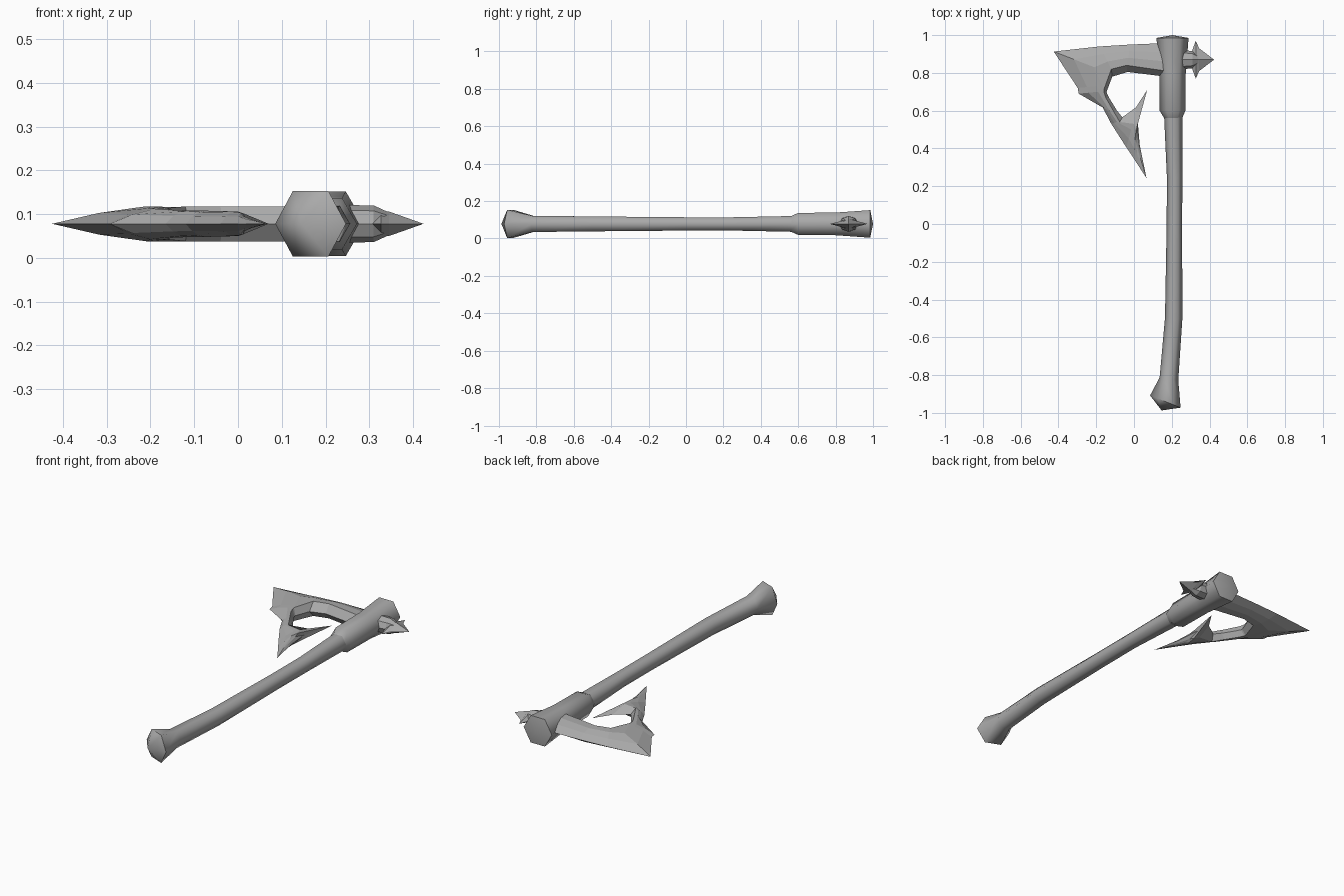
import bpy, bmesh, math
from mathutils import Vector

MID = 0.078  # height of the symmetry plane

cube = bpy.data.objects.get("Cube")
if cube:
    bpy.data.objects.remove(cube)

grey = bpy.data.materials.new("plain grey")
grey.use_nodes = True
grey.diffuse_color = (0.4, 0.4, 0.4, 1)
grey.node_tree.nodes["Principled BSDF"].inputs["Base Color"].default_value = (0.4, 0.4, 0.4, 1)


def finish(name, bm, smooth=None):
    bmesh.ops.remove_doubles(bm, verts=bm.verts, dist=0.0005)
    bmesh.ops.recalc_face_normals(bm, faces=bm.faces)
    mesh = bpy.data.meshes.new(name)
    bm.to_mesh(mesh)
    bm.free()
    mesh.materials.append(grey)
    obj = bpy.data.objects.new(name, mesh)
    bpy.context.collection.objects.link(obj)
    if smooth:
        bpy.ops.object.select_all(action="DESELECT")
        obj.select_set(True)
        bpy.context.view_layer.objects.active = obj
        bpy.ops.object.shade_smooth_by_angle(angle=math.radians(smooth))
    return obj


def loft(name, rings, smooth=None):
    """Join equal rings of points; a ring of coincident points closes to a tip."""
    bm = bmesh.new()
    loops = [[bm.verts.new(p) for p in ring] for ring in rings]
    for a, b in zip(loops, loops[1:]):
        for i in range(len(a)):
            j = (i + 1) % len(a)
            bm.faces.new((a[i], a[j], b[j], b[i]))
    bm.faces.new(loops[0])
    bm.faces.new(loops[-1])
    bmesh.ops.dissolve_degenerate(bm, dist=0.0005, edges=bm.edges)
    return finish(name, bm, smooth)


def ring(x, y, radius, tilt=0, sides=6):
    """Ring around the handle direction, turned about z by tilt."""
    across = Vector((math.cos(tilt), math.sin(tilt), 0))
    return [Vector((x, y, MID)) + across * radius * math.cos(t)
            + Vector((0, 0, radius * math.sin(t)))
            for t in (math.tau * i / sides for i in range(sides))]


# Curved shaft with a tilted pointed pommel
loft("shaft_and_pommel", [ring(*r) for r in (
    (0.146, -0.987, 0, -0.38), (0.166, -0.94, 0.087, -0.38),
    (0.185, -0.82, 0.05, -0.15), (0.21, -0.5, 0.046, -0.05),
    (0.214, 0, 0.041), (0.215, 0.25, 0.041), (0.208, 0.58, 0.049))], 62)

# Socket that flares toward the end of the head
loft("head_socket", [ring(*r) for r in (
    (0.208, 0.555, 0.045), (0.204, 0.6, 0.068), (0.204, 0.8, 0.07),
    (0.204, 0.985, 0.085), (0.204, 1.0, 0))], 62)

# Blade sections: cutting edge, ridge, shoulder, inner edge, ridge and shoulder heights
sections = (
    ((.17, .958), (.17, .86), (.17, .81), (.17, .78), .038, .04),
    ((-.02, .95), (-.03, .88), (-.04, .84), (-.034, .805), .038, .04),
    ((-.18, .94), (-.14, .86), (-.12, .82), (-.115, .78), .038, .04),
    ((-.425, .913), (-.21, .83), (-.16, .71), (-.145, .70), .04, .036),
    ((-.298, .72), (-.2, .73), (-.16, .7), (-.143, .69), .036, .034),
    ((-.293, .69), (-.19, .7), (-.15, .67), (-.133, .67), .034, .032),
    ((-.166, .617), (-.13, .6), (-.11, .6), (-.09, .6), .028, .03),
    ((-.12, .53), (-.09, .54), (-.075, .54), (-.062, .565), .026, .03),
    ((-.04, .405), (-.015, .5), (0, .53), (.01, .617), .028, .028),
    ((0, .345), (.005, .45), (.012, .5), (.07, .71), .026, .024),
    ((.02, .314), (.012, .43), (.016, .47), (.02, .54), .018, .016),
    ((.042, .28), (.03, .36), (.03, .38), (.03, .42), .01, .008),
    ((.066, .243), (.066, .243), (.066, .243), (.066, .243), 0, 0),
)


def blade_ring(edge, ridge, shoulder, inner, high, low):
    bevel = [(e + r) / 2 for e, r in zip(edge, ridge)]
    upper = [(bevel, high * 0.62), (ridge, high), (shoulder, low)]
    profile = [(edge, 0)] + upper + [(inner, 0)] + [(p, -h) for p, h in reversed(upper)]
    return [(p[0], p[1], MID + h) for p, h in profile]


loft("blade", [blade_ring(*s) for s in sections])


def side_ring(x, half_y, half_z, sides):
    return [(x, 0.87 + half_y * math.cos(t), MID + half_z * math.sin(t))
            for t in (math.tau * i / sides for i in range(sides))]


# Back spike: faceted stem and a wide flat diamond point
loft("spike_stem", [side_ring(*r, 8) for r in (
    (0.22, 0.055, 0.043), (0.31, 0.045, 0.042), (0.345, 0.02, 0.026))])
loft("spike_point", [side_ring(*r, 4) for r in (
    (0.29, 0, 0), (0.327, 0.1, 0.026), (0.345, 0.06, 0.028), (0.424, 0, 0))])
